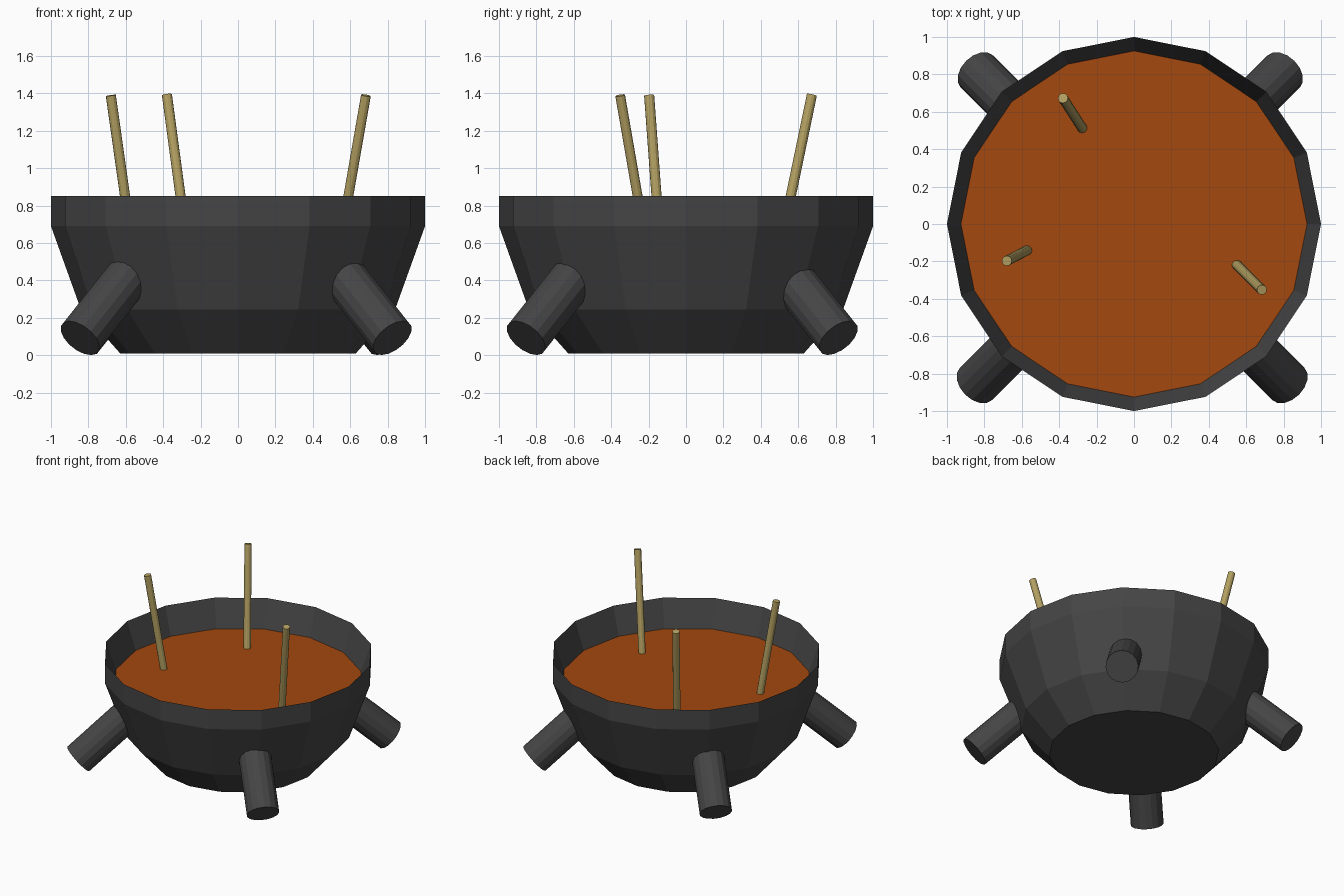
import bpy, bmesh, math
from mathutils import Vector

if "Cube" in bpy.data.objects:
    bpy.data.objects.remove(bpy.data.objects["Cube"])

SIDES = 16


def material(name, color):
    m = bpy.data.materials.new(name)
    m.diffuse_color = (*color, 1)
    m.use_nodes = True
    m.node_tree.nodes["Principled BSDF"].inputs["Base Color"].default_value = m.diffuse_color
    return m


def finish(name, bm, mat):
    mesh = bpy.data.meshes.new(name)
    bm.to_mesh(mesh)
    bm.free()
    obj = bpy.data.objects.new(name, mesh)
    obj.data.materials.append(mat)
    bpy.context.collection.objects.link(obj)
    return obj


def ring(bm, r, z):
    return [bm.verts.new((r * math.cos(2 * math.pi * i / SIDES),
                          r * math.sin(2 * math.pi * i / SIDES), z)) for i in range(SIDES)]


def rod(name, start, end, radius, sides, mat, smooth=False):
    a, b = Vector(start), Vector(end)
    axis = b - a
    bpy.ops.mesh.primitive_cylinder_add(vertices=sides, radius=radius,
                                        depth=axis.length, location=(a + b) / 2)
    obj = bpy.context.object
    obj.name = name
    obj.rotation_euler = axis.to_track_quat('Z', 'Y').to_euler()
    obj.data.materials.append(mat)
    return obj


iron = material("dark_iron", (0.06, 0.06, 0.06))
broth = material("orange_broth", (0.37, 0.065, 0.004))
wood = material("pale_wood", (0.45, 0.35, 0.12))

# Bowl: outer wall from the flat base to the rim, then the inner wall down to the liquid
profile = [(0.63, 0.01), (0.84, 0.245), (1.0, 0.69), (1.0, 0.85), (0.925, 0.63)]
bm = bmesh.new()
rings = [ring(bm, r, z) for r, z in profile]
bm.faces.new(rings[0][::-1])
for lo, hi in zip(rings, rings[1:]):
    for i in range(SIDES):
        j = (i + 1) % SIDES
        bm.faces.new((lo[i], lo[j], hi[j], hi[i]))
finish("bowl", bm, iron)

# Liquid surface
bm = bmesh.new()
bm.faces.new(ring(bm, 0.925, 0.63))
finish("liquid", bm, broth)

# Splayed legs, from inside the bowl down to the foot
feet = {"front_left_leg": (-0.845, -0.855), "front_right_leg": (0.825, -0.855),
        "back_left_leg": (-0.84, 0.815), "back_right_leg": (0.80, 0.815)}
for name, (x, y) in feet.items():
    foot = Vector((x, y, 0.092))
    inward = Vector((-math.copysign(0.53, x), -math.copysign(0.53, y), 0.67))
    rod(name, foot + inward * 0.58, foot, 0.122, 16, iron)

# Leaning sticks standing in the liquid
sticks = [((-0.275, 0.51, 0.61), (-0.38, 0.673, 1.392)),
          ((-0.57, -0.14, 0.61), (-0.68, -0.197, 1.389)),
          ((0.548, -0.217, 0.61), (0.684, -0.352, 1.389))]
for i, (base, tip) in enumerate(sticks):
    rod(f"stick_{i + 1}", base, tip, 0.027, 12, wood)
